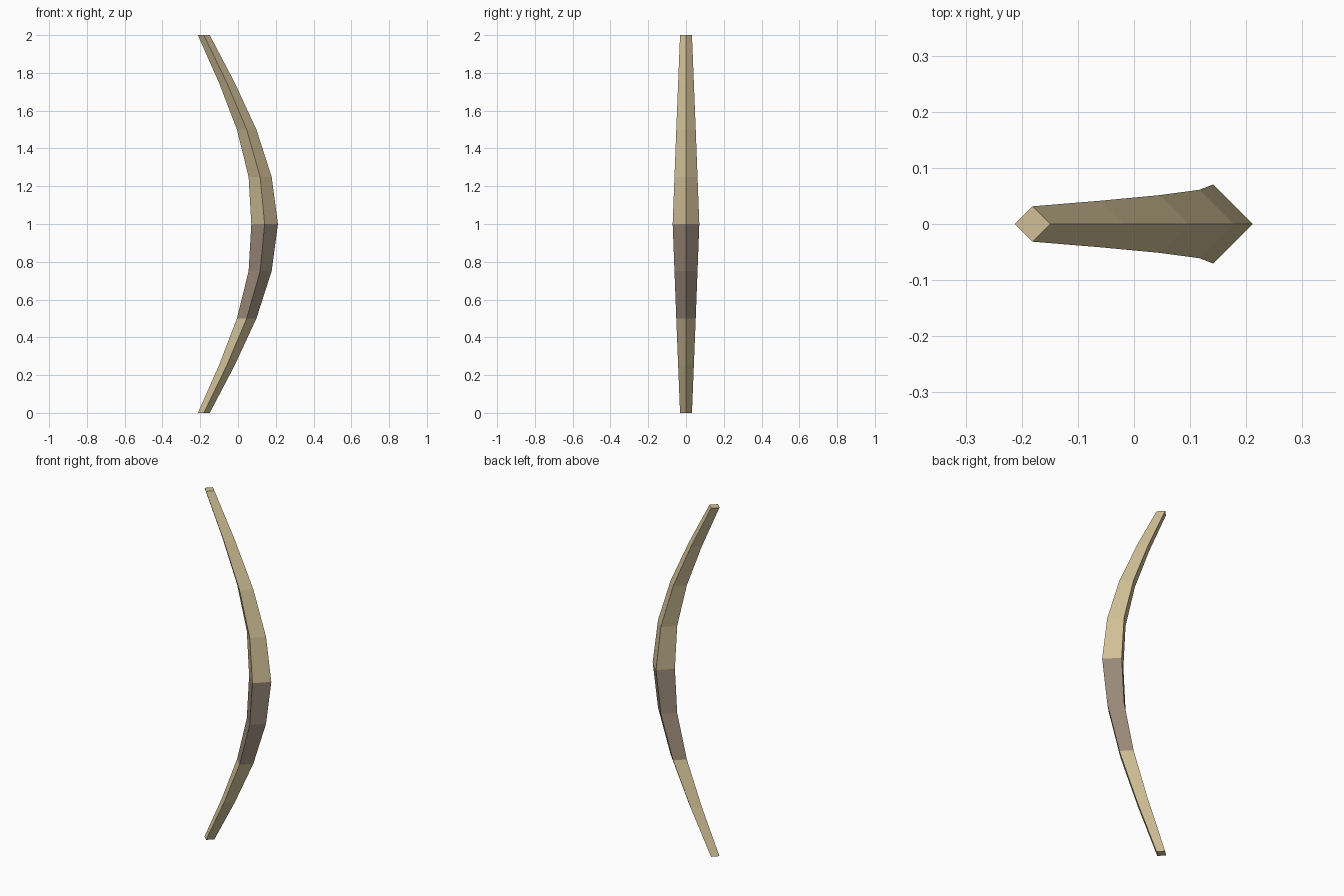
import bpy, bmesh

if "Cube" in bpy.data.objects:
    bpy.data.objects.remove(bpy.data.objects["Cube"])

# Limb profile from tip to middle: (centre x, half width), stations 0.25 apart
HALF = [(-0.181, 0.0315), (-0.06, 0.0415), (0.046, 0.0515),
        (0.117, 0.061), (0.141, 0.0705)]
STATIONS = [(x, w, i * 0.25) for i, (x, w) in enumerate(HALF + HALF[-2::-1])]


def material(name, colour):
    m = bpy.data.materials.new(name)
    m.diffuse_color = (*colour, 1)
    m.use_nodes = True
    m.node_tree.nodes["Principled BSDF"].inputs["Base Color"].default_value = m.diffuse_color
    return m


def limb(name, first, last, mat):
    """Loft diamond sections between two stations, capping only the bow tips."""
    bm = bmesh.new()
    rings = [[bm.verts.new((x + dx * w, dy * w, z))
              for dx, dy in ((1, 0), (0, 1), (-1, 0), (0, -1))]
             for x, w, z in STATIONS[first:last + 1]]
    for a, b in zip(rings, rings[1:]):
        for i in range(4):
            j = (i + 1) % 4
            bm.faces.new((a[i], a[j], b[j], b[i]))
    if first == 0:
        bm.faces.new(rings[0][::-1])
    if last == len(STATIONS) - 1:
        bm.faces.new(rings[-1])
    me = bpy.data.meshes.new(name)
    bm.to_mesh(me)
    bm.free()
    me.materials.append(mat)
    bpy.context.collection.objects.link(bpy.data.objects.new(name, me))


wood = material("wood", (0.64, 0.53, 0.31))
leather = material("leather", (0.32, 0.25, 0.19))

# Lower limb, grip just below the middle, upper limb
limb("lower_limb", 0, 2, wood)
limb("grip", 2, 4, leather)
limb("upper_limb", 4, 8, wood)
